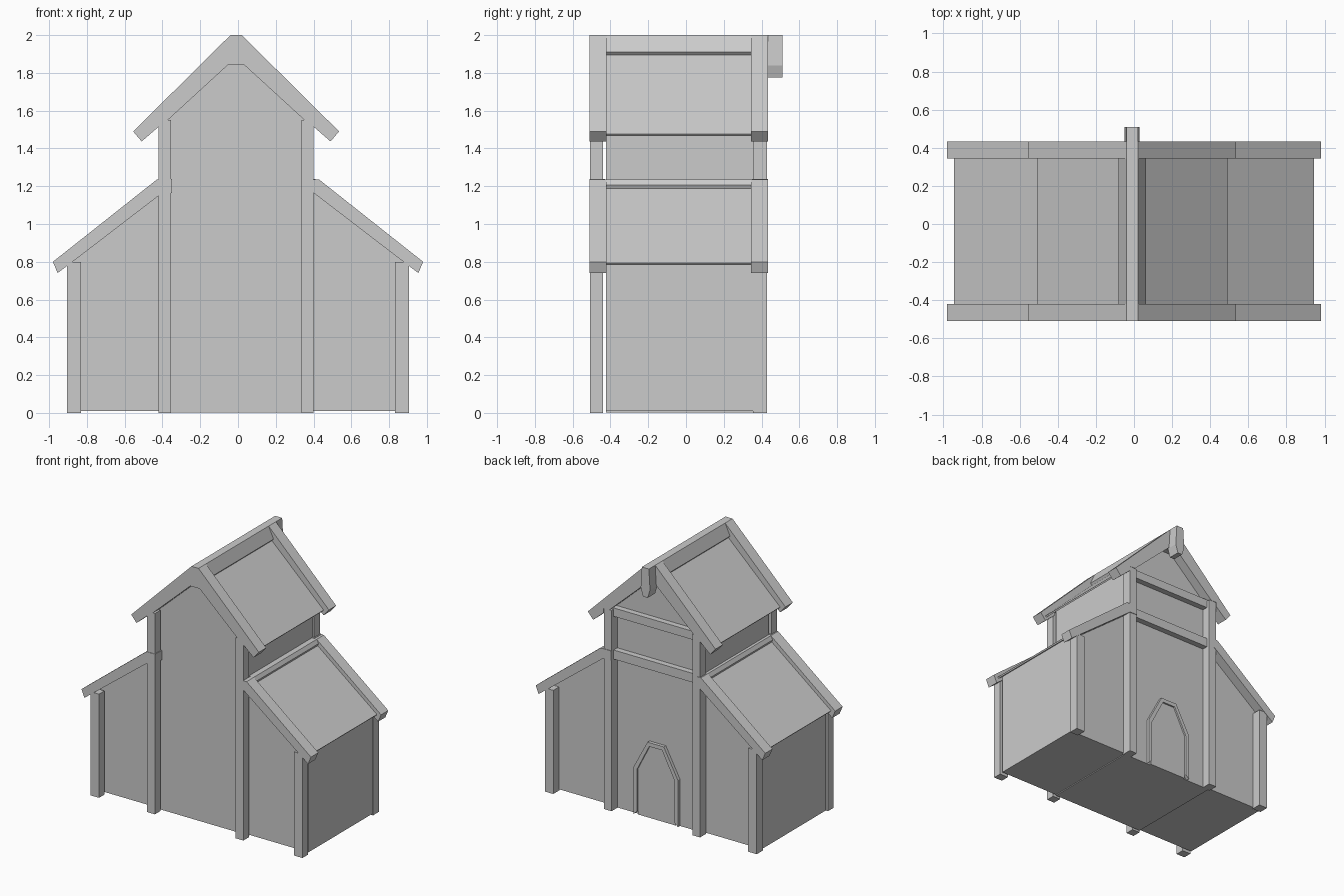
import bpy, bmesh

if "Cube" in bpy.data.objects:
    bpy.data.objects.remove(bpy.data.objects["Cube"])

CX = -0.01              # tower centre line
FRONT = (-0.51, -0.42)  # depth of the front roof trim
BACK = (0.345, 0.433)   # depth of the back roof trim
WALL = (-0.423, 0.36)   # depth of the wall volumes


def prism(name, profile, y0, y1):
    """Extrude an x-z outline from y0 to y1."""
    bm = bmesh.new()
    face = bm.faces.new([bm.verts.new((x, y0, z)) for x, z in profile])
    ext = bmesh.ops.extrude_face_region(bm, geom=[face])
    verts = [v for v in ext["geom"] if isinstance(v, bmesh.types.BMVert)]
    bmesh.ops.translate(bm, verts=verts, vec=(0, y1 - y0, 0))
    bmesh.ops.recalc_face_normals(bm, faces=bm.faces)
    mesh = bpy.data.meshes.new(name)
    bm.to_mesh(mesh)
    bm.free()
    obj = bpy.data.objects.new(name, mesh)
    bpy.context.collection.objects.link(obj)
    return obj


def box(name, x0, x1, y0, y1, z0, z1):
    return prism(name, [(x0, z0), (x1, z0), (x1, z1), (x0, z1)], y0, y1)


def both(half, centre=CX):
    """Complete a symmetric outline from its right half."""
    return ([(centre + x, z) for x, z in half] +
            [(centre - x, z) for x, z in reversed(half)])


def side(points, s):
    return [(s * x, z) for x, z in points]


# Tower walls and gable
prism("tower_walls", both([(0.398, 0.003), (0.398, 1.555), (0.04, 1.88)]), *WALL)

# Tower roof panels, recessed between the trims
for s, label in ((1, "right"), (-1, "left")):
    panel = [(0.0, 1.95), (0.50, 1.477), (0.492, 1.467), (0.0, 1.93)]
    prism("tower_roof_" + label, [(CX + s * x, z) for x, z in panel], FRONT[1], BACK[0])

# Ridge cap
prism("ridge_cap", both([(0.05, 1.885), (0.072, 1.91), (0.03, 2.0)]), FRONT[1], BACK[0])

# Tower gable trims, front and back
rake = [(0.03, 2.0), (0.545, 1.49), (0.50, 1.437), (0.41, 1.515),
        (0.41, 1.55), (0.362, 1.55), (0.04, 1.845)]
for label, span in (("front", FRONT), ("back", BACK)):
    prism("tower_trim_" + label, both(rake), *span)

# Ridge finial at the back
prism("ridge_finial", both([(0.03, 2.0), (0.04, 1.84), (0.02, 1.775)]), 0.42, 0.51)

# Side aisles: walls, roof panel, flashing strip and trims
for s, label in ((1, "right"), (-1, "left")):
    prism("aisle_walls_" + label,
          side([(0.38, 0.01), (0.898, 0.01), (0.898, 0.815), (0.38, 1.215)], s), *WALL)
    prism("aisle_roof_" + label,
          side([(0.38, 1.234), (0.945, 0.793), (0.937, 0.783), (0.38, 1.215)], s),
          FRONT[1], BACK[0])
    prism("aisle_flashing_" + label,
          side([(0.38, 1.235), (0.43, 1.235), (0.447, 1.207), (0.435, 1.18), (0.38, 1.18)], s),
          FRONT[1], BACK[0])
    for end, span in (("front", FRONT), ("back", BACK)):
        prism(f"aisle_trim_{label}_{end}",
              side([(0.40, 1.235), (0.43, 1.235), (0.98, 0.80), (0.955, 0.74),
                    (0.905, 0.778), (0.83, 0.835), (0.40, 1.165)], s), *span)

# Vertical posts at the aisle corners and tower corners
for end, y0, y1 in (("front", -0.507, -0.44), ("back", 0.355, 0.43)):
    for s, label in ((1, "right"), (-1, "left")):
        x0, x1 = sorted((s * 0.832, s * 0.905))
        box(f"aisle_post_{label}_{end}", x0, x1, y0, y1, 0, 0.80)
        x0, x1 = sorted((CX + s * 0.345, CX + s * 0.411))
        box(f"tower_post_{label}_{end}", x0, x1, y0, y1, 0, 1.55)

# Small trim ends lapping over the tower posts
box("lap_block_front", -0.42, -0.35, -0.51, -0.43, 1.165, 1.238)
box("lap_block_back", 0.335, 0.41, 0.35, 0.434, 1.165, 1.238)

# Horizontal beams across the back of the tower
for label, z0, z1 in (("lower", 1.165, 1.235), ("upper", 1.495, 1.56)):
    box("back_beam_" + label, CX - 0.36, CX + 0.36, 0.35, 0.405, z0, z1)

# Door frame and door leaf in the back wall
outer = [(0.19, 0.003), (0.19, 0.365), (0.07, 0.59)]
inner = [(0.16, 0.03), (0.16, 0.355), (0.055, 0.56)]
frame = ([(CX + x, z) for x, z in outer] + [(CX - x, z) for x, z in reversed(outer)] +
         [(CX - x, z) for x, z in inner] + [(CX + x, z) for x, z in reversed(inner)])
prism("door_frame", frame, 0.35, 0.385)
prism("door_leaf", both([(0.16, 0.003)] + inner[1:]), 0.35, 0.372)
